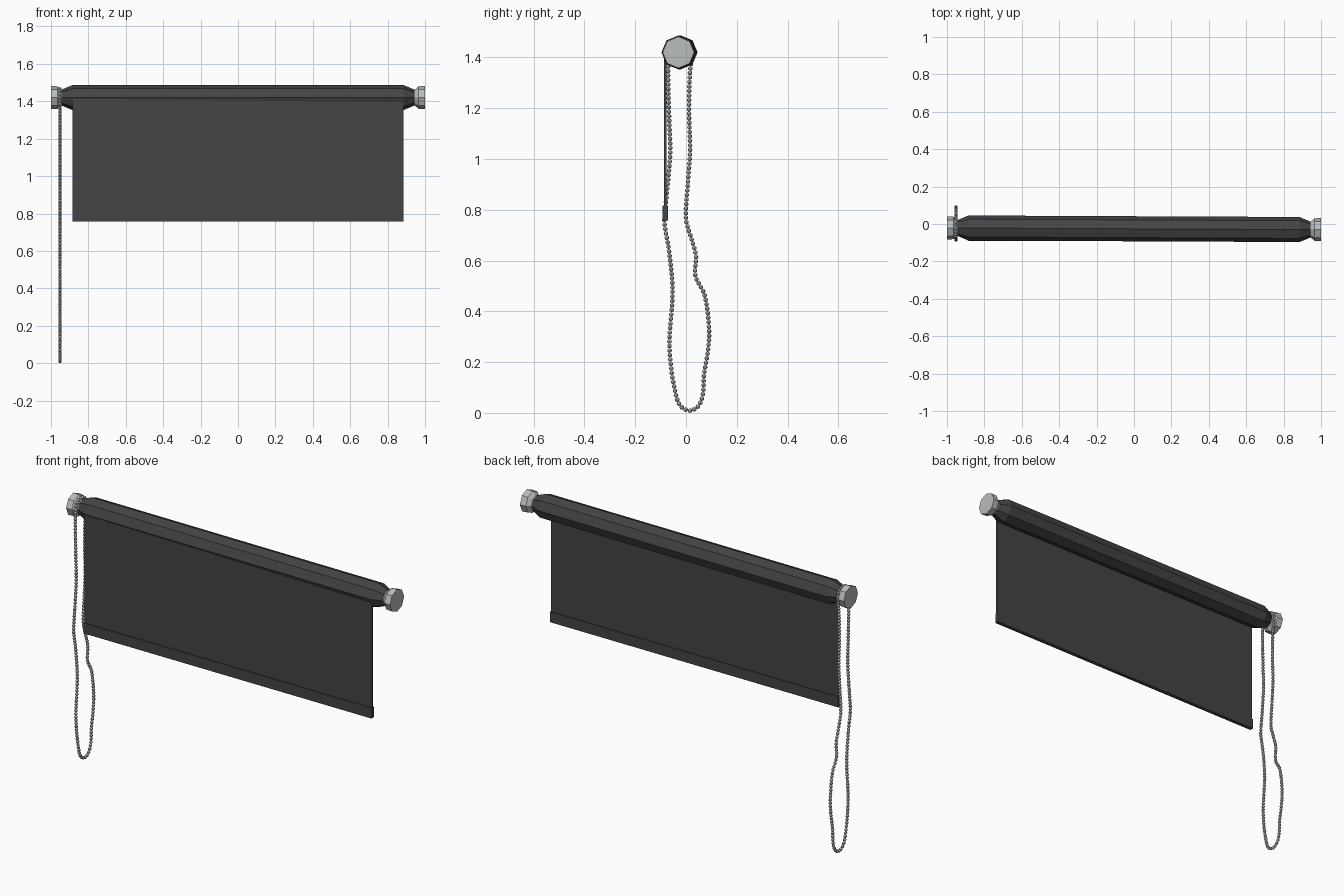
import bpy, bmesh, math
from mathutils import Vector, Matrix

if "Cube" in bpy.data.objects:
    bpy.data.objects.remove(bpy.data.objects["Cube"])


def material(name, rgb):
    m = bpy.data.materials.new(name)
    m.diffuse_color = (*rgb, 1)
    m.use_nodes = True
    m.node_tree.nodes["Principled BSDF"].inputs["Base Color"].default_value = m.diffuse_color
    return m


charcoal = material("charcoal_fabric", (0.058, 0.058, 0.058))
metal = material("light_grey_metal", (0.48, 0.51, 0.51))


def finish(name, bm, mat):
    bmesh.ops.recalc_face_normals(bm, faces=bm.faces)
    me = bpy.data.meshes.new(name)
    bm.to_mesh(me)
    bm.free()
    me.materials.append(mat)
    ob = bpy.data.objects.new(name, me)
    bpy.context.collection.objects.link(ob)
    return ob


def axis_y(x):
    # the roller sits very slightly askew
    return -0.0255 - 0.0045 * x


AXIS_Z = 1.42


def lathe_x(name, profile, mat, sides=8):
    """Octagonal solid along x from (x, radius) pairs, with flat ends."""
    bm = bmesh.new()
    rings = []
    for x, r in profile:
        rings.append([bm.verts.new((x, axis_y(x) + r * math.cos(a), AXIS_Z + r * math.sin(a)))
                      for a in (2 * math.pi * i / sides for i in range(sides))])
    for a, b in zip(rings, rings[1:]):
        for i in range(sides):
            j = (i + 1) % sides
            bm.faces.new((a[i], a[j], b[j], b[i]))
    bm.faces.new(rings[0])
    bm.faces.new(rings[-1])
    return finish(name, bm, mat)


def box(name, lo, hi, mat):
    bm = bmesh.new()
    size = Vector(hi) - Vector(lo)
    mid = (Vector(hi) + Vector(lo)) / 2
    bmesh.ops.create_cube(bm, size=1, matrix=Matrix.Translation(mid) @ Matrix.Diagonal((*size, 1)))
    return finish(name, bm, mat)


# Rolled fabric tube with tapered ends
lathe_x("fabric_roll", [(-0.94, 0.044), (-0.885, 0.067), (0.885, 0.067), (0.94, 0.044)], charcoal)

# End caps with a narrow neck
for side, s in (("left", -1), ("right", 1)):
    lathe_x(side + "_end_cap",
            [(s * 1.0, 0.062), (s * 0.965, 0.060), (s * 0.945, 0.042), (s * 0.93, 0.042)], metal)

# Hanging sheet and its weighted bottom bar
box("blind_sheet", (-0.885, -0.086, 0.79), (0.885, -0.076, 1.42), charcoal)
box("bottom_bar", (-0.886, -0.092, 0.757), (0.886, -0.071, 0.815), charcoal)

# Bead chain path as (y, z): down the front, round the bottom, up the back
path = [(-0.069, 1.40), (-0.070, 1.30), (-0.066, 1.15), (-0.062, 1.03), (-0.070, 0.92),
        (-0.080, 0.82), (-0.085, 0.75), (-0.067, 0.64), (-0.053, 0.48), (-0.065, 0.29),
        (-0.060, 0.19), (-0.044, 0.09), (-0.024, 0.03), (0.013, 0.009), (0.047, 0.025),
        (0.066, 0.07), (0.071, 0.15), (0.087, 0.25), (0.091, 0.33), (0.073, 0.465),
        (0.037, 0.54), (0.039, 0.62), (0.020, 0.69), (0.000, 0.765), (0.008, 0.915),
        (0.016, 1.03), (0.012, 1.19), (0.016, 1.35)]
# over the neck of the left cap
path += [(-0.021 + 0.047 * math.cos(a), AXIS_Z + 0.047 * math.sin(a))
         for a in (math.pi * i / 6 for i in range(6))]
pts = [Vector((-0.952, y, z)) for y, z in path]

# smooth closed curve through the points
n = len(pts)
dense = []
for i in range(n):
    p0, p1, p2, p3 = (pts[(i + k) % n] for k in (-1, 0, 1, 2))
    m1 = (p2 - p0) * ((p2 - p1).length / ((p2 - p1).length + (p1 - p0).length))
    m2 = (p3 - p1) * ((p2 - p1).length / ((p3 - p2).length + (p2 - p1).length))
    for k in range(24):
        t = k / 24
        dense.append((2 * t**3 - 3 * t**2 + 1) * p1 + (t**3 - 2 * t**2 + t) * m1
                     + (3 * t**2 - 2 * t**3) * p2 + (t**3 - t**2) * m2)
dense.append(dense[0])

# evenly spaced beads along it
total = sum((b - a).length for a, b in zip(dense, dense[1:]))
count = round(total / 0.0178)
step = total / count
bm = bmesh.new()
travelled, placed = 0.0, 0
for a, b in zip(dense, dense[1:]):
    seg = (b - a).length
    while placed < count and placed * step <= travelled + seg:
        p = a.lerp(b, (placed * step - travelled) / max(seg, 1e-9))
        bmesh.ops.create_uvsphere(bm, u_segments=8, v_segments=6, radius=0.009,
                                  matrix=Matrix.Translation(p))
        placed += 1
    travelled += seg
finish("bead_chain", bm, metal)
